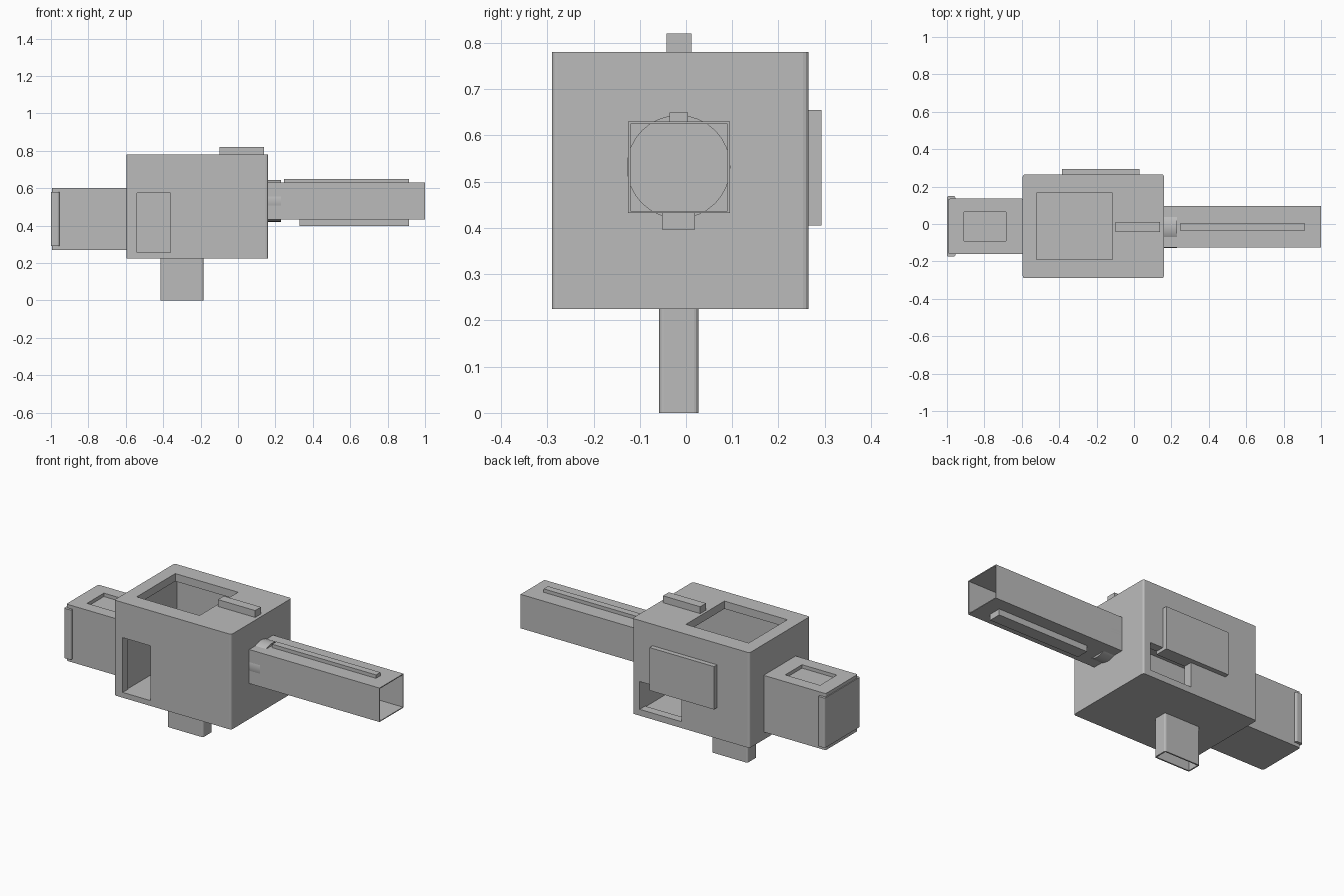
import bpy, bmesh, math

if "Cube" in bpy.data.objects:
    bpy.data.objects.remove(bpy.data.objects["Cube"])

grey = bpy.data.materials.new("plain_grey")
grey.diffuse_color = (0.5, 0.5, 0.5, 1)
grey.use_nodes = True
grey.node_tree.nodes["Principled BSDF"].inputs["Base Color"].default_value = grey.diffuse_color


def box(name, x, y, z, bevel=0.0, axis=2):
    """Box from (min, max) ranges; bevel rounds only edges along the axis."""
    bm = bmesh.new()
    bmesh.ops.create_cube(bm, size=1)
    for v in bm.verts:
        v.co = [(r[0] + r[1]) / 2 + c * (r[1] - r[0]) for c, r in zip(v.co, (x, y, z))]
    if bevel:
        edges = [e for e in bm.edges
                 if abs((e.verts[0].co - e.verts[1].co).normalized()[axis]) > 0.9]
        bmesh.ops.bevel(bm, geom=edges, offset=bevel, segments=3, profile=0.5, affect='EDGES')
    me = bpy.data.meshes.new(name)
    bm.to_mesh(me)
    bm.free()
    ob = bpy.data.objects.new(name, me)
    bpy.context.collection.objects.link(ob)
    me.materials.append(grey)
    return ob


def cut(ob, *ranges):
    """Subtract boxes from an object."""
    for r in ranges:
        cutter = box("cutter", *r)
        mod = ob.modifiers.new("cut", 'BOOLEAN')
        mod.operation, mod.solver, mod.object = 'DIFFERENCE', 'EXACT', cutter
        bpy.context.view_layer.objects.active = ob
        bpy.ops.object.modifier_apply(modifier=mod.name)
        bpy.data.objects.remove(cutter)


# Hollow body with top, front and back openings
body = box("body", (-0.595, 0.16), (-0.29, 0.265), (0.225, 0.78), 0.012)
cut(body,
    ((-0.545, 0.115), (-0.24, 0.215), (0.255, 0.735)),
    ((-0.52, -0.115), (-0.19, 0.165), (0.6, 0.9)),
    ((-0.54, -0.36), (-0.4, -0.1), (0.256, 0.575)),
    ((-0.157, 0.113), (0.1, 0.4), (0.262, 0.424)))
box("back_plate", (-0.385, 0.03), (0.215, 0.293), (0.405, 0.655))
box("top_block", (-0.1, 0.14), (-0.042, 0.012), (0.77, 0.82))

# Rear block with shallow top recess and end cap
rear = box("rear_block", (-0.995, -0.59), (-0.16, 0.135), (0.27, 0.60), 0.01)
cut(rear, ((-0.91, -0.685), (-0.09, 0.065), (0.58, 0.7)))
box("rear_cap", (-1.0, -0.955), (-0.175, 0.15), (0.29, 0.58), 0.01)

# Square front tube, open at the end, with rails
tube = box("front_tube", (0.158, 1.0), (-0.125, 0.095), (0.432, 0.63))
cut(tube, ((0.165, 1.1), (-0.12, 0.09), (0.437, 0.625)))
box("upper_rail", (0.245, 0.915), (-0.036, 0.004), (0.626, 0.65))
box("lower_rail", (0.33, 0.915), (-0.052, 0.02), (0.397, 0.436))

# Round collar where the tube meets the body
bpy.ops.mesh.primitive_cylinder_add(vertices=32, radius=0.112, depth=0.08,
                                    location=(0.19, -0.016, 0.532),
                                    rotation=(0, math.pi / 2, 0))
collar = bpy.context.object
collar.name = "collar"
collar.data.materials.append(grey)
bpy.ops.object.shade_smooth_by_angle()

# Hollow lower grip
grip = box("lower_grip", (-0.415, -0.185), (-0.058, 0.027), (0, 0.23), 0.01)
cut(grip, ((-0.407, -0.193), (-0.05, 0.019), (-0.1, 0.22)))
